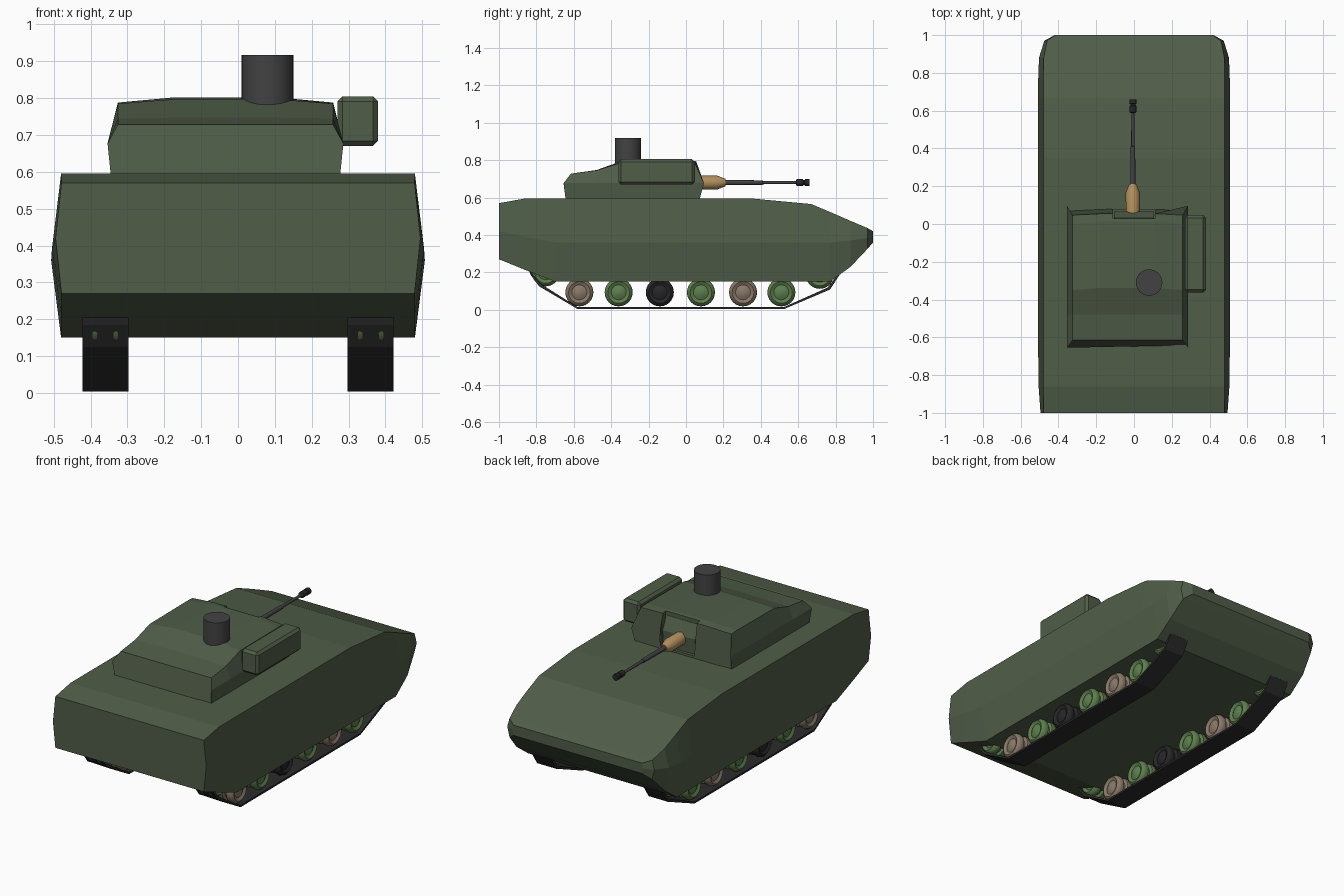
import bpy, bmesh, math

if "Cube" in bpy.data.objects:
    bpy.data.objects.remove(bpy.data.objects["Cube"])


def material(name, rgb):
    m = bpy.data.materials.new(name)
    m.diffuse_color = (*rgb, 1)
    m.use_nodes = True
    m.node_tree.nodes["Principled BSDF"].inputs["Base Color"].default_value = m.diffuse_color
    return m


ARMOUR = material("armour green", (0.08, 0.11, 0.065))
LEAF = material("leaf green", (0.11, 0.21, 0.075))
EARTH = material("earth", (0.25, 0.19, 0.14))
BLACK = material("black", (0.02, 0.02, 0.022))
SIGHT = material("dark grey", (0.055, 0.055, 0.055))
TRACK = material("track grey", (0.025, 0.025, 0.025))
TAN = material("tan", (0.45, 0.28, 0.11))


def loft(name, rings, mat, smooth=None, cyclic=False):
    """Skin a list of equal-length point rings, capping the ends."""
    bm = bmesh.new()
    vs = [[bm.verts.new(p) for p in r] for r in rings]
    n = len(vs[0])
    pairs = list(zip(vs, vs[1:])) + ([(vs[-1], vs[0])] if cyclic else [])
    for a, b in pairs:
        for i in range(n):
            j = (i + 1) % n
            bm.faces.new((a[i], a[j], b[j], b[i]))
    if not cyclic:
        bm.faces.new(vs[0])
        bm.faces.new(vs[-1])
    bmesh.ops.recalc_face_normals(bm, faces=bm.faces)
    me = bpy.data.meshes.new(name)
    bm.to_mesh(me)
    bm.free()
    me.materials.append(mat)
    if smooth:
        me.shade_smooth()
        me.set_sharp_from_angle(angle=math.radians(smooth))
    ob = bpy.data.objects.new(name, me)
    bpy.context.collection.objects.link(ob)
    return ob


def lathe(name, centre, axis, profile, mat, segs=24, smooth=40):
    """Revolve (offset, radius) pairs about the x, y or z axis."""
    rings = []
    for t, r in profile:
        ring = []
        for k in range(segs):
            a = 2 * math.pi * k / segs
            p = [0, 0, 0]
            p[axis] = t
            p[(axis + 1) % 3] = r * math.cos(a)
            p[(axis + 2) % 3] = r * math.sin(a)
            ring.append([c + q for c, q in zip(centre, p)])
        rings.append(ring)
    return loft(name, rings, mat, smooth)


def box(name, x, y, z, mat, bevel=0):
    rings = [[(x[0], v, z[0]), (x[1], v, z[0]), (x[1], v, z[1]), (x[0], v, z[1])] for v in y]
    ob = loft(name, rings, mat)
    if bevel:
        mod = ob.modifiers.new("chamfer", "BEVEL")
        mod.width = bevel
        mod.segments = 1
    return ob


# Hull: stations of y, top z, ridge z, bottom z, top/bottom half width, ridge half width
hull = [(-1, .57, .42, .27, .479, .495), (-.86, .595, .39, .213, .48, .505),
        (-.7, .595, .36, .15, .48, .507), (.35, .595, .36, .15, .48, .507),
        (.67, .565, .36, .15, .48, .507), (.77, .523, .36, .15, .48, .507),
        (.88, .475, .37, .23, .478, .503), (.97, .437, .385, .325, .46, .475),
        (1, .42, .39, .36, .415, .42)]
loft("hull", [[(-w, y, t), (w, y, t), (v, y, m), (w, y, b), (-w, y, b), (-v, y, m)]
              for y, t, m, b, w, v in hull], ARMOUR)

# Turret: stations of base y, middle y, roof y, roof z, roof crown height
CX = -.034
turret = [(-.642, -.655, -.615, .728, 0), (-.48, -.48, -.48, .745, .002),
          (-.35, -.35, -.35, .785, .012), (0, 0, 0, .788, .014), (.07, .096, .047, .785, .008)]
rings = []
for yb, ym, yt, z, c in turret:
    half = [(.31, yb, .58), (.32, ym, .677), (.292, yt, z), (.14, yt + c, z + c)]
    rings.append([(CX + x, y, h) for x, y, h in half] +
                 [(CX - x, y, h) for x, y, h in reversed(half)])
body = loft("turret", rings, ARMOUR)

# Gun recess in the turret front, with a sloped shield inside
cutter = box("recess_cutter", (-.11, .11), (.03, .3), (.61, .9), ARMOUR)
cutter.hide_render = True
cut = body.modifiers.new("recess", "BOOLEAN")
cut.operation = "DIFFERENCE"
cut.object = cutter
cut.solver = "EXACT"
loft("gun_shield", [[(x, .02, .605), (x, .06, .605), (x, .066, .7), (x, .032, .775), (x, .02, .775)]
                    for x in (-.105, .105)], ARMOUR)

# Side launcher box and roof sight
box("side_launcher", (.27, .38), (-.362, .047), (.67, .805), ARMOUR, .014)
lathe("roof_sight", (.08, -.31, 0), 2, [(.73, .07), (.917, .07)], SIGHT, 32)

# Gun sleeve, barrel and muzzle
GUN = (-.006, 0, .68)
lathe("gun_sleeve", GUN, 1, [(.03, .037), (.165, .038), (.2, .024), (.212, .02)], TAN, 12, 35)
lathe("gun_barrel", GUN, 1, [(.19, .014), (.41, .012), (.412, .009), (.6, .008)], SIGHT, 12)
lathe("muzzle", GUN, 1, [(.588, .012), (.592, .018), (.625, .018), (.628, .013),
                         (.634, .013), (.637, .019), (.66, .019)], BLACK, 12)

# Running gear on both sides: twin-rim road wheels, end wheels and track loop
half = [(-.056, .004), (-.054, .02), (-.044, .04), (-.054, .058), (-.046, .07),
        (-.03, .075), (-.013, .072), (-.007, .055)]
wheel = half + [(-t, r) for t, r in reversed(half)]
wheels = [(-.57, .093, EARTH), (-.36, .093, LEAF), (-.14, .093, BLACK), (.08, .093, LEAF),
          (.305, .093, EARTH), (.51, .093, LEAF), (-.75, .2, LEAF), (.715, .187, LEAF)]
path = [(-.838, .205), (-.83, .185), (-.785, .125), (-.58, .004), (.525, .004),
        (.77, .108), (.82, .185), (.77, .25), (-.77, .265)]
mid = (-.02, .13)
inner = [(y + (.012 if y < -.6 else -.012 if y > .6 else 0),
          z + (.011 if z < .15 else -.008 if z > .22 else 0)) for y, z in path]
for side, sx in (("left", -1), ("right", 1)):
    x = sx * .36
    for i, (y, z, mat) in enumerate(wheels):
        kind = "road_wheel" if i < 6 else "end_wheel"
        lathe(f"{side}_{kind}_{i + 1}", (x, y, z), 0, wheel, mat, 24, 50)
    a, b = x - .0625, x + .0625
    loft(f"{side}_track", [[(a, *p), (b, *p), (b, *q), (a, *q)] for p, q in zip(path, inner)],
         TRACK, cyclic=True)
